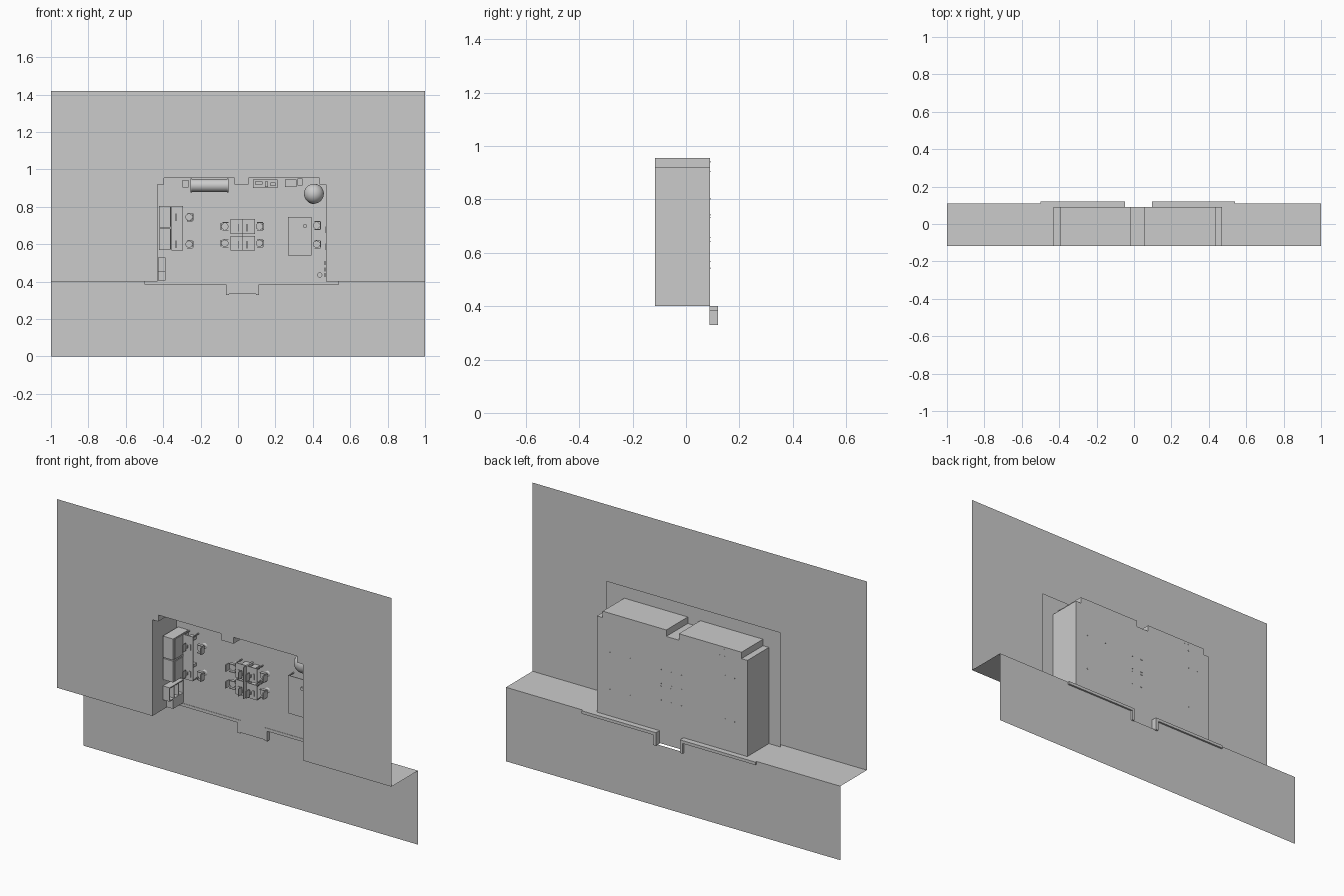
import bpy, bmesh, math
from mathutils import Matrix, Vector

old = bpy.data.objects.get("Cube")
if old:
    bpy.data.objects.remove(old, do_unlink=True)

grey = bpy.data.materials.new("plain_grey")
grey.use_nodes = True
COLOUR = (0.6, 0.6, 0.6, 1)
grey.diffuse_color = COLOUR
grey.node_tree.nodes["Principled BSDF"].inputs["Base Color"].default_value = COLOUR

FRONT, FLOOR, REAR = -0.117, 0.09, 0.11   # depth of the wall rim, room floor and lower wall
BASE = 0.4                                # level of the ledge
DOOR_L, DOOR_R, DOOR_Z = -0.048, 0.096, 0.333


def finish(name, bm, smooth=False):
    mesh = bpy.data.meshes.new(name)
    bm.to_mesh(mesh)
    bm.free()
    mesh.materials.append(grey)
    ob = bpy.data.objects.new(name, mesh)
    bpy.context.collection.objects.link(ob)
    if smooth:
        bpy.context.view_layer.objects.active = ob
        ob.select_set(True)
        bpy.ops.object.shade_smooth_by_angle()
        ob.select_set(False)
    return ob


def sheet(name, outline, y, depth=0):
    """Flat outline in the xz plane, thickened along y when depth is given."""
    bm = bmesh.new()
    face = bm.faces.new([bm.verts.new((x, y, z)) for x, z in outline])
    if depth:
        new = bmesh.ops.extrude_face_region(bm, geom=[face])["geom"]
        verts = [g for g in new if isinstance(g, bmesh.types.BMVert)]
        bmesh.ops.translate(bm, verts=verts, vec=(0, depth, 0))
        bmesh.ops.recalc_face_normals(bm, faces=bm.faces)
    return finish(name, bm)


def add_box(bm, x0, x1, z0, z1, h0, h1):
    """Box whose heights h are measured from the room floor towards the front."""
    lo, hi = Vector((x0, FLOOR - h1, z0)), Vector((x1, FLOOR - h0, z1))
    mat = Matrix.Translation((lo + hi) / 2) @ Matrix.Diagonal((*(hi - lo), 1))
    bmesh.ops.create_cube(bm, size=1, matrix=mat)


def add_tube(bm, x, z, r0, r1, h0, h1, sides=16):
    mat = Matrix.Translation((x, FLOOR - (h0 + h1) / 2, z)) @ Matrix.Rotation(math.pi / 2, 4, 'X')
    bmesh.ops.create_cone(bm, cap_ends=True, segments=sides, radius1=r0, radius2=r1,
                          depth=h1 - h0, matrix=mat)


def boxes(name, *items):
    bm = bmesh.new()
    for item in items:
        add_box(bm, *item)
    return finish(name, bm)


# Room outline, open along the ledge
room = [(-0.43, BASE), (-0.43, 0.92), (-0.395, 0.92), (-0.395, 0.955), (-0.02, 0.955),
        (-0.02, 0.92), (0.055, 0.92), (0.055, 0.955), (0.435, 0.955), (0.435, 0.92),
        (0.47, 0.92), (0.47, BASE)]
door = [(DOOR_R, BASE), (DOOR_R, DOOR_Z), (DOOR_L, DOOR_Z), (DOOR_L, BASE)]

# Large upper wall, inner panel, lower wall and room floor
sheet("upper_wall", [(-1, BASE)] + room + [(1, BASE), (1, 1.42), (-1, 1.42)], FRONT)
sheet("inner_panel", [(-0.5, BASE)] + room + [(0.54, BASE), (0.54, 1.02), (-0.5, 1.02)], -0.094)
sheet("lower_wall", [(1, 0), (1, BASE)] + door + [(-1, BASE), (-1, 0)], REAR)
sheet("room_floor", room + door, FLOOR)

# Room walls
bm = bmesh.new()
for (xa, za), (xb, zb) in zip(room, room[1:]):
    bm.faces.new([bm.verts.new(p) for p in
                  ((xa, FRONT, za), (xb, FRONT, zb), (xb, FLOOR, zb), (xa, FLOOR, za))])
bmesh.ops.remove_doubles(bm, verts=bm.verts, dist=1e-5)
finish("room_walls", bm)

# Ledge around the room opening
bm = bmesh.new()
for x0, x1, y0 in ((-1, -0.43, FRONT), (-0.43, DOOR_L, FLOOR), (DOOR_R, 0.47, FLOOR), (0.47, 1, FRONT)):
    bm.faces.new([bm.verts.new(p) for p in
                  ((x0, y0, BASE), (x1, y0, BASE), (x1, REAR, BASE), (x0, REAR, BASE))])
finish("ledge", bm)

# Kerbs that turn down beside the doorway
for side, end, inner, s in (("right", -0.5, DOOR_L, -1), ("left", 0.54, DOOR_R, 1)):
    outer = inner + s * 0.016
    sheet(side + "_kerb", [(end, BASE), (inner, BASE), (inner, 0.329), (outer, 0.329),
                           (outer, 0.384), (end, 0.384)], 0.088, 0.032)

# Storage cabinets along one wall
for i, (z0, z1) in enumerate(((0.57, 0.685), (0.69, 0.805))):
    boxes(f"cabinet_{i}", (-0.422, -0.36, z0, z1, 0, 0.13),
          (-0.36, -0.357, z0 + 0.005, z1 - 0.005, 0.01, 0.12))
boxes("low_bookcase", (-0.428, -0.388, 0.405, 0.455, 0, 0.09), (-0.428, -0.424, 0.455, 0.53, 0, 0.12),
      (-0.424, -0.388, 0.525, 0.53, 0, 0.12), (-0.424, -0.388, 0.455, 0.46, 0, 0.12),
      *[(-0.424, -0.388, 0.46, 0.525, h, h + 0.004) for h in (0.002, 0.04, 0.078, 0.116)])


def desk(name, x0, x1, z0, z1, top=0.055):
    legs = [(x, x + 0.005, z, z + 0.005, -0.002, top - 0.004)
            for x in (x0, x1 - 0.005) for z in (z0, z1 - 0.005)]
    boxes(name, (x0, x1, z0, z1, top - 0.004, top), *legs)


def workstation(name, x, z, s):
    """Screen, keyboard and drawer unit; s is the side the user sits on."""
    def span(a, b):
        return sorted((x + s * a, x + s * b))
    boxes(name, (*span(-0.004, 0), z - 0.02, z + 0.02, 0.063, 0.09),
          (*span(-0.008, 0.005), z - 0.008, z + 0.008, 0.055, 0.063),
          (*span(0.014, 0.024), z - 0.015, z + 0.015, 0.055, 0.058),
          (*span(-0.012, 0.018), z + 0.024, z + 0.04, 0, 0.048))


def chair(name, x, z, s):
    """Office chair with its back on side s."""
    bm = bmesh.new()
    add_tube(bm, x, z, 0.019, 0.019, 0.032, 0.038)
    add_tube(bm, x, z, 0.004, 0.004, 0.004, 0.032, 8)
    add_tube(bm, x, z, 0.016, 0.01, 0, 0.004, 10)
    back = sorted((x + s * 0.018, x + s * 0.024))
    add_box(bm, *back, z - 0.018, z + 0.018, 0.036, 0.068)
    for side in (-1, 1):
        arm = sorted((z + side * 0.019, z + side * 0.023))
        add_box(bm, x - 0.012, x + 0.02, *arm, 0.034, 0.05)
    finish(name, bm, True)


# Wall desk with two seats
desk("wall_desk", -0.355, -0.295, 0.565, 0.805)
for i, z in enumerate((0.60, 0.745)):
    workstation(f"wall_workstation_{i}", -0.33, z, 1)
    chair(f"wall_chair_{i}", -0.262, z, 1)

# Central desk group of four
for i, z in enumerate((0.605, 0.695)):
    for s, side in ((-1, "right"), (1, "left")):
        x0, x1 = sorted((0.025, 0.025 + s * 0.065))
        desk(f"{side}_desk_{i}", x0, x1, z - 0.04, z + 0.04)
        workstation(f"{side}_workstation_{i}", 0.025 + s * 0.025, z - 0.008, s)
        chair(f"{side}_chair_{i}", 0.022 + s * 0.092, z, s)
boxes("desk_divider", (0.023, 0.027, 0.565, 0.735, 0, 0.08))

# Meeting table
desk("meeting_table", 0.268, 0.393, 0.54, 0.745, 0.045)
boxes("table_items", (0.35, 0.365, 0.69, 0.705, 0.045, 0.055), (0.36, 0.378, 0.625, 0.645, 0.045, 0.05))
for i, z in enumerate((0.60, 0.70)):
    chair(f"meeting_chair_{i}", 0.42, z, 1)

# Round sofa bolster with end caps and a side table
bm = bmesh.new()
for x, r, length in ((-0.152, 0.034, 0.19), (-0.25, 0.037, 0.008), (-0.054, 0.037, 0.008)):
    bmesh.ops.create_cone(bm, cap_ends=True, segments=32, radius1=r, radius2=r, depth=length,
                          matrix=Matrix.Translation((x, 0.05, 0.914)) @ Matrix.Rotation(math.pi / 2, 4, 'Y'))
finish("sofa", bm, True)
desk("side_table", -0.297, -0.265, 0.902, 0.944, 0.04)

# Sideboards on the far wall
boxes("sideboard", (0.08, 0.21, 0.9, 0.945, 0, 0.06), (0.09, 0.13, 0.92, 0.935, 0.06, 0.08),
      (0.145, 0.16, 0.905, 0.935, 0.06, 0.07), (0.175, 0.2, 0.91, 0.93, 0.06, 0.085))
boxes("small_cabinet", (0.25, 0.312, 0.905, 0.945, 0, 0.06), (0.317, 0.345, 0.915, 0.95, 0, 0.04))

# Ball shaped plant in a pot
bm = bmesh.new()
bmesh.ops.create_uvsphere(bm, u_segments=32, v_segments=16, radius=0.053,
                          matrix=Matrix.Translation((0.406, -0.01, 0.87)))
finish("plant_ball", bm, True)
bm = bmesh.new()
add_tube(bm, 0.4, 0.85, 0.025, 0.035, 0, 0.05, 20)
finish("plant_pot", bm, True)

# Waste bin and small fittings on the side wall
bm = bmesh.new()
add_tube(bm, 0.437, 0.435, 0.011, 0.014, 0, 0.03, 20)
finish("waste_bin", bm, True)
boxes("wall_fittings", *[(0.462, 0.469, z, z + 0.02, 0.08, 0.11) for z in (0.425, 0.455, 0.49)],
      *[(0.466, 0.469, z, z + 0.035, 0.08, 0.12) for z in (0.57, 0.66)])
